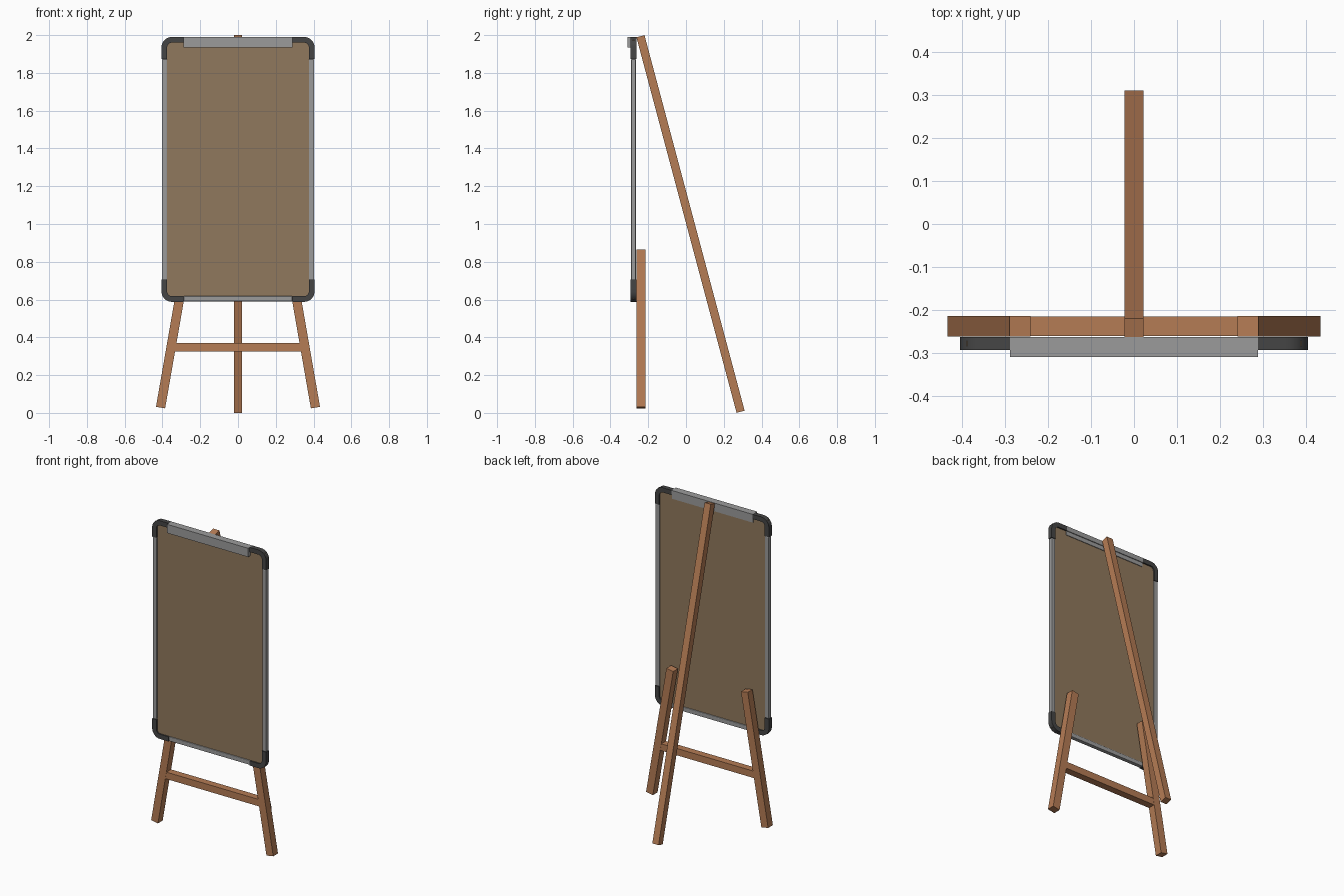
import bpy, bmesh, math
from mathutils import Vector, Matrix

if "Cube" in bpy.data.objects:
    bpy.data.objects.remove(bpy.data.objects["Cube"], do_unlink=True)


def material(name, r, g, b):
    m = bpy.data.materials.new(name)
    m.use_nodes = True
    m.diffuse_color = (r, g, b, 1)
    m.node_tree.nodes["Principled BSDF"].inputs["Base Color"].default_value = (r, g, b, 1)
    return m


wood = material("warm wood", 0.46, 0.20, 0.09)
cork = material("brown board", 0.28, 0.19, 0.11)
metal = material("grey metal", 0.33, 0.33, 0.33)
plastic = material("dark plastic", 0.06, 0.06, 0.06)


def finish(name, bm, mat, bevel=0):
    bmesh.ops.recalc_face_normals(bm, faces=bm.faces)
    mesh = bpy.data.meshes.new(name)
    bm.to_mesh(mesh)
    bm.free()
    mesh.materials.append(mat)
    ob = bpy.data.objects.new(name, mesh)
    bpy.context.collection.objects.link(ob)
    if bevel:
        mod = ob.modifiers.new("Bevel", "BEVEL")
        mod.width = bevel
        mod.segments = 2
    return ob


def box(name, low, high, mat, bevel=0):
    low, high = Vector(low), Vector(high)
    bm = bmesh.new()
    bmesh.ops.create_cube(bm, size=1, matrix=Matrix.Translation((low + high) / 2)
                          @ Matrix.Diagonal((high - low).to_4d()))
    return finish(name, bm, mat, bevel)


def prism(name, points, along, mat):
    """Extrude a closed outline by a vector."""
    bm = bmesh.new()
    face = bm.faces.new([bm.verts.new(p) for p in points])
    new = bmesh.ops.extrude_face_region(bm, geom=[face])["geom"]
    bmesh.ops.translate(bm, vec=along, verts=[v for v in new if isinstance(v, bmesh.types.BMVert)])
    return finish(name, bm, mat)


def beam(name, start, end, width, depth, mat):
    """Square-cut bar between two points."""
    start, end = Vector(start), Vector(end)
    d = end - start
    side = Vector((0, 1, 0)) if abs(d.x) > 0 else Vector((1, 0, 0))
    other = d.normalized().cross(side)
    pts = [start + side * (a * depth / 2) + other * (b * width / 2)
           for a, b in ((-1, -1), (1, -1), (1, 1), (-1, 1))]
    return prism(name, pts, d, mat)


# Board dimensions
HALF, BOTTOM, TOP = 0.405, 0.588, 1.99
FRONT, BACK = -0.293, -0.263
RIM, CORNER, RADIUS = 0.03, 0.117, 0.055
MID = (BOTTOM + TOP) / 2

# Board panel
box("board_panel", (-HALF + 0.015, -0.284, BOTTOM + 0.015),
    (HALF - 0.015, -0.272, TOP - 0.015), cork)


# Rounded corner caps
def corner_path(inset, radius):
    cx, cz = HALF - inset - radius, TOP - inset - radius
    arc = [(cx + radius * math.cos(a), cz + radius * math.sin(a))
           for a in (math.pi / 2 * i / 8 for i in range(9))]
    return [(HALF - inset, TOP - CORNER)] + arc + [(HALF - CORNER, TOP - inset)]


outline = corner_path(0, RADIUS) + corner_path(RIM, RADIUS - RIM)[::-1]
for sx, side in ((1, "left"), (-1, "right")):
    for sz, level in ((1, "upper"), (-1, "lower")):
        pts = [(sx * x, FRONT, MID + sz * (z - MID)) for x, z in outline]
        cap = prism(f"{level}_{side}_corner", pts, (0, BACK - FRONT, 0), plastic)
        bpy.context.view_layer.objects.active = cap
        cap.select_set(True)
        bpy.ops.object.shade_smooth_by_angle()
        cap.select_set(False)

    # Side rails
    xs = sorted((sx * (HALF - 0.002), sx * (HALF - RIM)))
    box(f"{side}_rail", (xs[0], FRONT + 0.002, BOTTOM + CORNER),
        (xs[1], BACK - 0.002, TOP - CORNER), metal, 0.004)

# Bottom rail
box("bottom_rail", (-HALF + CORNER, FRONT + 0.002, BOTTOM + 0.002),
    (HALF - CORNER, BACK - 0.002, BOTTOM + RIM), metal, 0.004)

# Paper clip along the top, stepped behind the board
clip = [(-0.309, 1.934), (-0.309, TOP), (BACK, TOP), (BACK, TOP - RIM),
        (-0.268, TOP - RIM), (-0.268, 1.934)]
prism("top_clip", [(CORNER - HALF, y, z) for y, z in clip],
      (2 * (HALF - CORNER), 0, 0), metal)

# Splayed front legs and crossbar
for sx, side in ((1, "left"), (-1, "right")):
    beam(f"{side}_front_leg", (sx * 0.41, -0.238, 0.028), (sx * 0.265, -0.238, 0.861),
         0.049, 0.048, wood)
box("crossbar", (-0.335, -0.261, 0.325), (0.335, -0.215, 0.369), wood)

# Long leaning rear leg
beam("rear_leg", (0, 0.289, 0.006), (0, -0.241, 1.994), 0.044, 0.044, wood)
